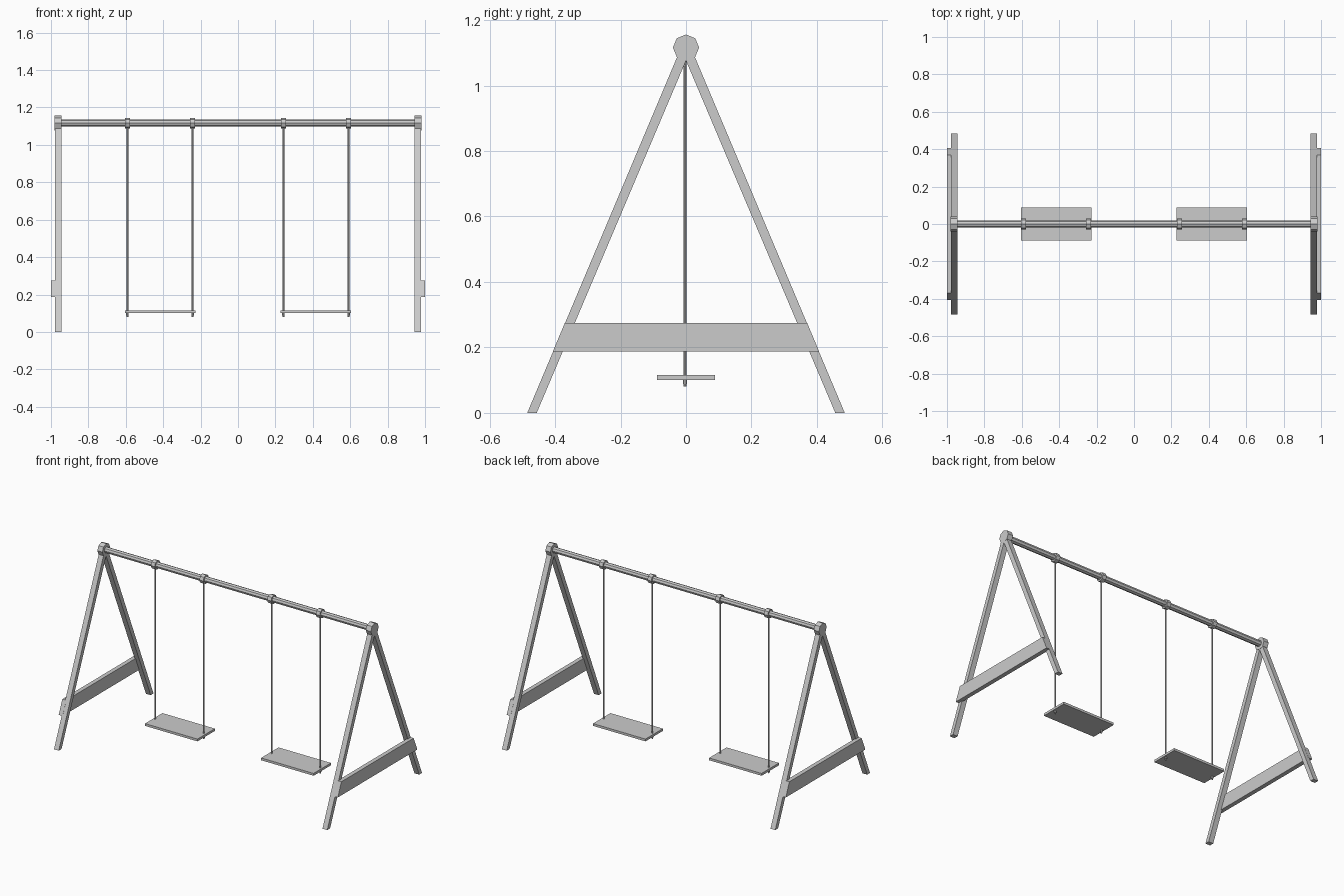
import bpy, bmesh, math

if "Cube" in bpy.data.objects:
    bpy.data.objects.remove(bpy.data.objects["Cube"])

TOP = 1.116  # height of the beam axis


def prism(name, profile, x0, x1):
    """Extrude a (y, z) profile along x."""
    lo, hi = min(x0, x1), max(x0, x1)
    bm = bmesh.new()
    face = bm.faces.new([bm.verts.new((lo, y, z)) for y, z in profile])
    ext = bmesh.ops.extrude_face_region(bm, geom=[face])["geom"]
    moved = [v for v in ext if isinstance(v, bmesh.types.BMVert)]
    bmesh.ops.translate(bm, verts=moved, vec=(hi - lo, 0, 0))
    bmesh.ops.recalc_face_normals(bm, faces=bm.faces)
    me = bpy.data.meshes.new(name)
    bm.to_mesh(me)
    bm.free()
    ob = bpy.data.objects.new(name, me)
    bpy.context.collection.objects.link(ob)
    return ob


def ring(r, n=8):
    """Polygon around the beam axis with a corner pointing up."""
    return [(r * math.sin(2 * math.pi * i / n), TOP + r * math.cos(2 * math.pi * i / n))
            for i in range(n)]


def rod(name, x, z0, z1, r, y=-0.003, n=8):
    bpy.ops.mesh.primitive_cylinder_add(vertices=n, radius=r, depth=z1 - z0,
                                        location=(x, y, (z0 + z1) / 2))
    bpy.context.object.name = name


# Top beam
prism("top_beam", ring(0.019), -0.975, 0.975)

for s, side in ((-1, "left"), (1, "right")):
    # A-frame legs, joined under the end hub
    for f, end in ((-1, "front"), (1, "back")):
        leg = [(0.485, 0), (0.456, 0), (0, 1.076), (0, TOP), (0.015, TOP)]
        prism(f"{side}_{end}_leg", [(f * y, z) for y, z in leg], s * 0.945, s * 0.979)
    prism(f"{side}_end_hub", ring(0.04), s * 0.944, s * 0.98)

    # Cross board with ends cut along the leg slope
    prism(f"{side}_cross_board",
          [(-0.407, 0.187), (0.407, 0.187), (0.37, 0.275), (-0.37, 0.275)],
          s * 0.972, s * 1.0)

    # Swing seat
    bpy.ops.mesh.primitive_cube_add(size=1, location=(s * 0.416, 0, 0.108))
    seat = bpy.context.object
    seat.name = f"{side}_seat"
    seat.scale = (0.376, 0.178, 0.015)

    # Ropes with beam collars and end knots
    for x, pos in ((0.243, "inner"), (0.591, "outer")):
        rod(f"{side}_{pos}_rope", s * x, 0.08, TOP - 0.01, 0.0045)
        rod(f"{side}_{pos}_knot", s * x, 0.088, 0.101, 0.0065)
        prism(f"{side}_{pos}_collar", ring(0.029), s * x - 0.014, s * x + 0.014)
